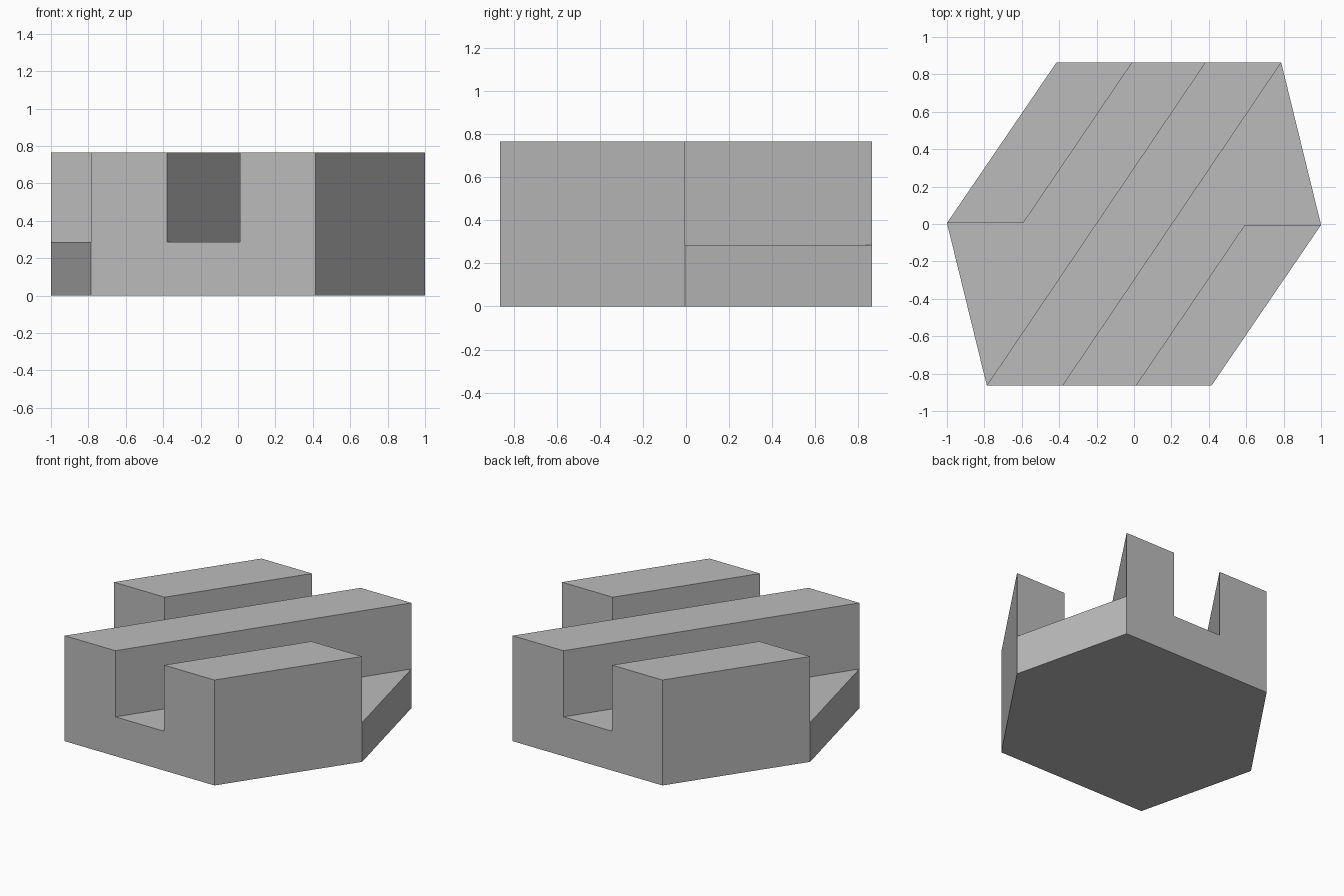
import bpy
import bmesh

cube = bpy.data.objects.get("Cube")
if cube:
    bpy.data.objects.remove(cube, do_unlink=True)

FLOOR, TOP = 0.285, 0.765

# One material for the whole block
grey = bpy.data.materials.new("plain grey")
grey.use_nodes = True
colour = (0.5, 0.5, 0.5, 1)
grey.diffuse_color = colour
grey.node_tree.nodes["Principled BSDF"].inputs["Base Color"].default_value = colour

# Plan points on one half; the other half is the same turned half way round
half = {
    "corner": (-0.787, -0.863),
    "ridge": (-0.38, -0.863),
    "slot": (0.01, -0.863),
    "side": (0.415, -0.863),
    "tip": (1.0, -0.005),
    "inner": (0.592, -0.005),
}
bm = bmesh.new()
upper = {}
for name, (x, y) in half.items():
    upper[name] = bm.verts.new((x, y, FLOOR))
    upper["far " + name] = bm.verts.new((-x, -y, FLOOR))


def plan_face(*names):
    return bm.faces.new([upper[n] for n in names])


# Slot floors
plan_face("ridge", "slot", "inner", "tip", "far corner")
plan_face("far ridge", "far slot", "far inner", "far tip", "corner")

# Footprints of the centre ridge and the two side blocks
raised = [
    plan_face("corner", "ridge", "far corner", "far ridge"),
    plan_face("slot", "side", "tip", "inner"),
    plan_face("far slot", "far side", "far tip", "far inner"),
]

# Base walls and underside
order = ["corner", "ridge", "slot", "side", "tip"]
rim = [upper[n] for n in order] + [upper["far " + n] for n in order]
foot = [bm.verts.new((v.co.x, v.co.y, 0)) for v in rim]
for i in range(len(rim)):
    j = (i + 1) % len(rim)
    bm.faces.new((foot[i], foot[j], rim[j], rim[i]))
bm.faces.new(foot[::-1])

# Raise the ridge and blocks above the slot floors
lifted = bmesh.ops.extrude_discrete_faces(bm, faces=raised)["faces"]
for face in lifted:
    for vert in face.verts:
        vert.co.z = TOP

# Merge the flat walls into clean single faces
bmesh.ops.recalc_face_normals(bm, faces=bm.faces[:])
bmesh.ops.dissolve_limit(bm, angle_limit=0.005, verts=bm.verts[:], edges=bm.edges[:])

mesh = bpy.data.meshes.new("slotted_hexagonal_block")
bm.to_mesh(mesh)
bm.free()
mesh.materials.append(grey)
block = bpy.data.objects.new("slotted_hexagonal_block", mesh)
bpy.context.collection.objects.link(block)
